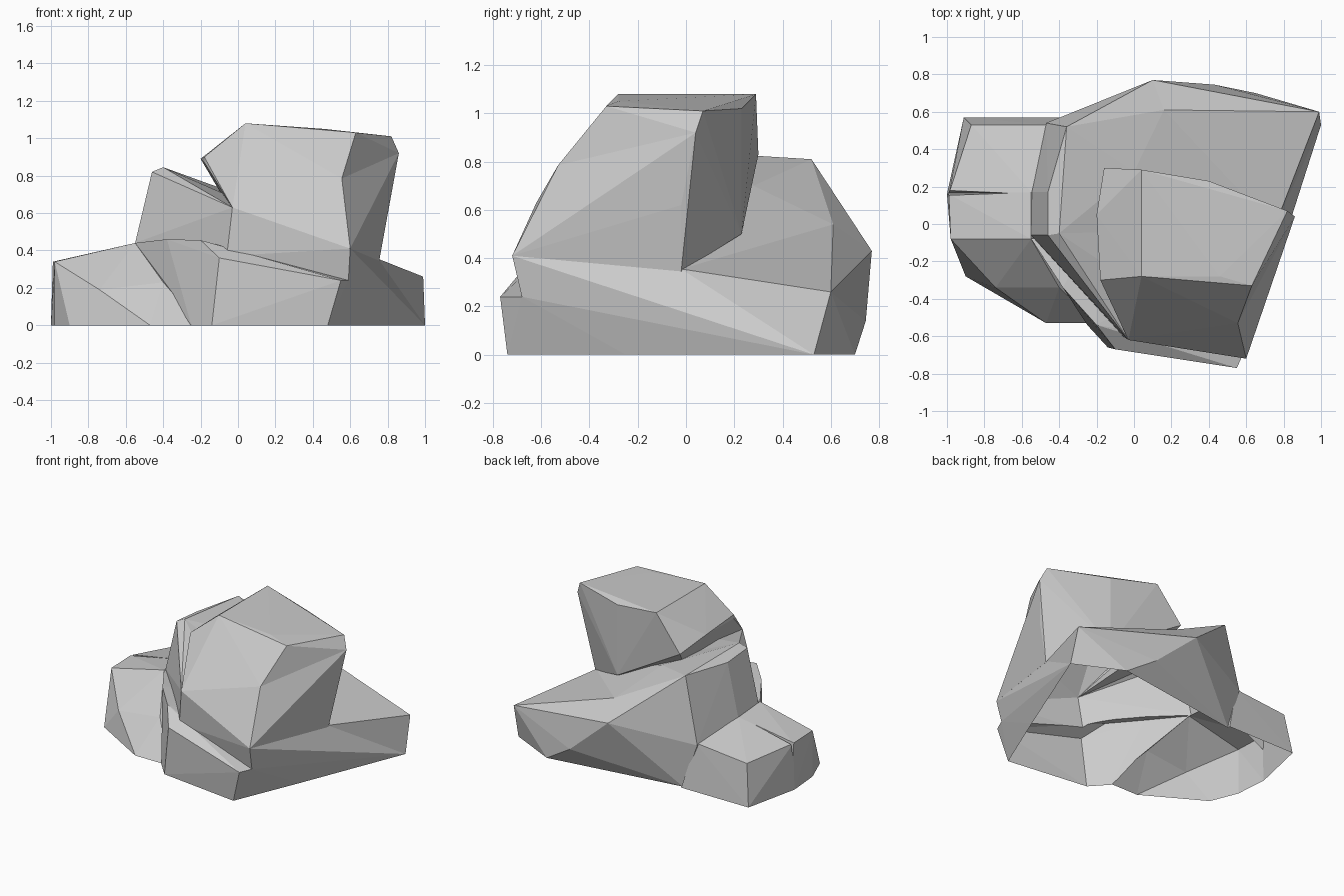
import bpy
import bmesh
from mathutils import Vector

# Remove the default object
default_cube = bpy.data.objects.get("Cube")
if default_cube:
    bpy.data.objects.remove(default_cube, do_unlink=True)

# Single stone colour
stone = bpy.data.materials.new("stone_grey")
stone.use_nodes = True
grey = (.6, .6, .6, 1)
stone.diffuse_color = grey
stone.node_tree.nodes["Principled BSDF"].inputs["Base Color"].default_value = grey


def chiselled_rock(name, corners):
    """Make a flat-sided closed rock wrapped around its corner points."""
    bm = bmesh.new()
    for corner in corners:
        bm.verts.new(corner)
    hull = bmesh.ops.convex_hull(bm, input=bm.verts)
    unused = [item for item in hull["geom_interior"] if isinstance(item, bmesh.types.BMVert)]
    bmesh.ops.delete(bm, geom=unused, context="VERTS")
    bmesh.ops.recalc_face_normals(bm, faces=bm.faces)
    mesh = bpy.data.meshes.new(name)
    bm.to_mesh(mesh)
    bm.free()
    mesh.materials.append(stone)
    rock = bpy.data.objects.new(name, mesh)
    bpy.context.collection.objects.link(rock)
    return rock


def press_corner(rock, corner, target):
    """Push one corner inwards to make a hollow in the rock."""
    nearest = min(rock.data.vertices, key=lambda vert: (vert.co - Vector(corner)).length)
    nearest.co = target


def combine(target, other, operation):
    """Apply an exact boolean and discard the second rock."""
    modifier = target.modifiers.new(operation.lower(), "BOOLEAN")
    modifier.operation = operation
    modifier.solver = "EXACT"
    modifier.object = other
    bpy.context.view_layer.objects.active = target
    bpy.ops.object.modifier_apply(modifier=modifier.name)
    bpy.data.objects.remove(other, do_unlink=True)


# Sloping main slab with a raised ridge on one side
outcrop = chiselled_rock("rock_outcrop", [
    (-.46, -.06, .82), (-.4, -.05, .845), (-.36, .52, .81),
    (-.46, .17, .8), (.16, .62, .63), (.99, .6, .26), (.84, -.02, .36),
    (.4, .23, .51), (0, .28, .7), (.6, -.72, .41), (-.03, -.62, .63),
    (-.06, -.6, .37), (.59, -.68, .24), (-.55, -.06, .44), (-.55, .17, .4),
    (-.47, .54, .33), (.1, .77, .43), (.43, .745, .14), (.65, .7, 0), (1, .53, 0),
    (-.36, .55, 0), (-.45, 0, 0), (-.05, -.5, 0), (.5, -.6, 0), (.685, -.25, 0),
])
# Dips along its back and right edges
press_corner(outcrop, (.16, .62, .63), (.16, .61, .54))
press_corner(outcrop, (.84, -.02, .36), (.75, -.02, .355))

# Lower ledge wrapping the front
front_ledge = chiselled_rock("front_ledge", [
    (-.55, -.08, .44), (-.38, -.34, .46), (-.2, -.54, .455),
    (-.1, -.67, .36), (.55, -.77, .24), (.59, -.68, .24),
    (-.14, -.66, 0), (.48, -.74, 0), (.685, -.25, 0), (.6, -.1, .2),
    (-.2, 0, .4), (-.4, 0, 0), (-.25, -.54, 0),
])

# Boulder resting on the slab, leaning out over it, with a hollowed corner
top_boulder = chiselled_rock("top_boulder", [
    (.04, .29, 1.08), (.04, -.28, 1.08), (.46, -.28, 1.05), (.63, -.33, 1.03),
    (.82, .07, 1.01), (.4, .23, 1.02), (-.2, .05, .89), (-.18, -.3, .9),
    (-.18, -.3, .87), (-.16, .3, .83), (.86, .04, .92), (.64, -.53, .78),
    (.6, -.72, .41), (-.03, -.62, .63), (-.03, -.54, .7), (.755, -.02, .345),
    (.805, -.02, .62), (.4, .23, .5), (-.03, .05, .6),
])
press_corner(top_boulder, (.64, -.53, .78), (.555, -.53, .785))

# Low rock on the side
side_rock = chiselled_rock("side_rock", [
    (-.87, .53, .3), (-.98, -.08, .34), (-.55, -.08, .44), (-.45, .53, .34),
    (-.99, .16, .34), (-.55, .17, .42), (-.91, .57, 0), (-1, .16, 0), (-.98, -.08, 0),
    (-.9, -.28, 0), (-.47, -.53, 0), (-.2, -.53, 0), (-.36, .57, 0),
    (-.74, -.34, .19), (-.4, -.34, .23),
])

# Narrow crack in the side rock
crack = chiselled_rock("crack_cutter", [
    (-1.1, .13, .5), (-1.1, .21, .5), (-.6, .165, .43), (-1.1, .165, .18),
])
combine(side_rock, crack, "DIFFERENCE")

for part in (front_ledge, top_boulder, side_rock):
    combine(outcrop, part, "UNION")

# Open the underside so the rock is a hollow shell
bm = bmesh.new()
bm.from_mesh(outcrop.data)
underside = [face for face in bm.faces if all(vert.co.z < .001 for vert in face.verts)]
bmesh.ops.delete(bm, geom=underside, context="FACES")
bm.to_mesh(outcrop.data)
bm.free()
outcrop.data.shade_flat()
